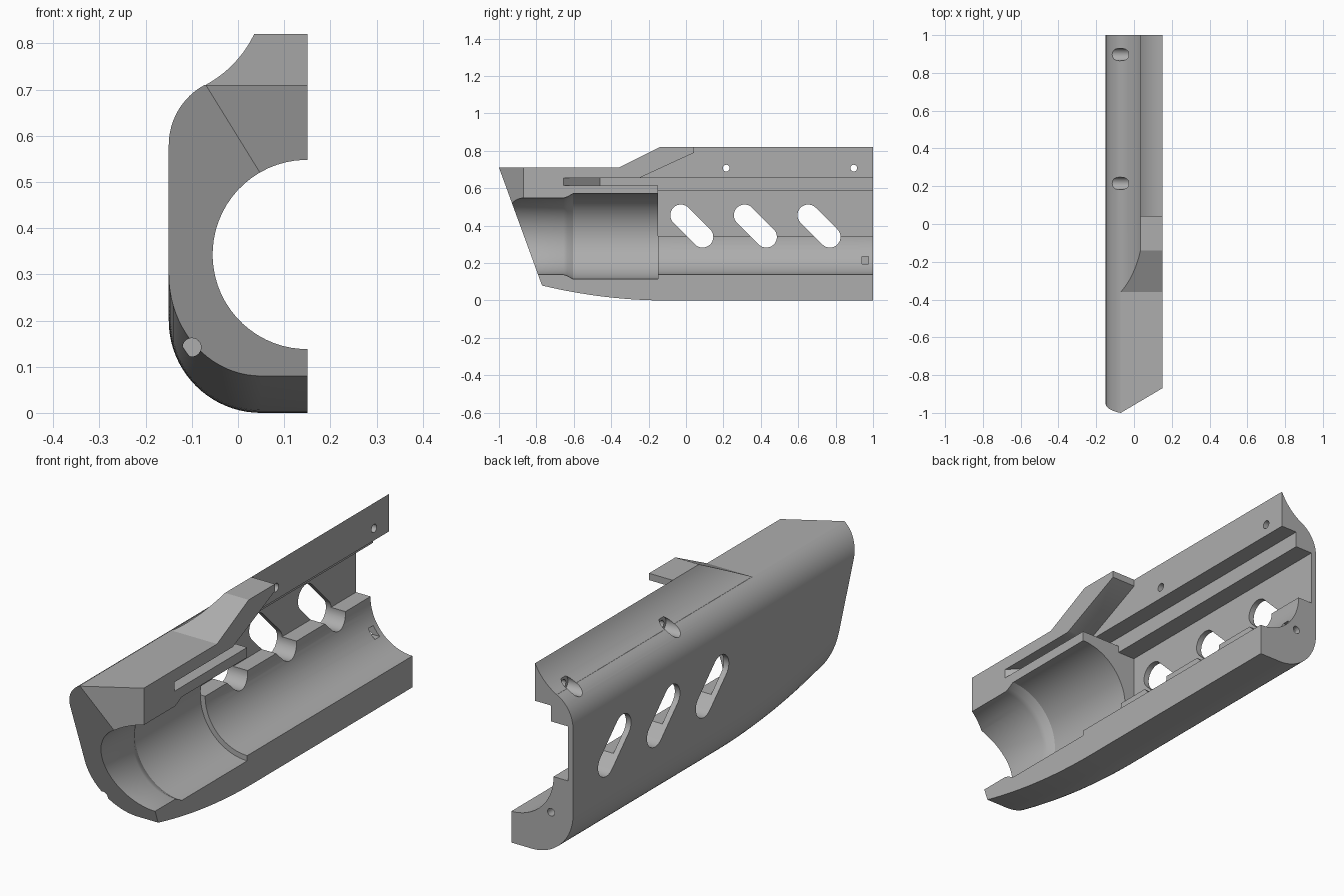
import bpy, bmesh, math
from math import sin, cos, radians

if "Cube" in bpy.data.objects:
    bpy.data.objects.remove(bpy.data.objects["Cube"], do_unlink=True)

grey = bpy.data.materials.new("matte grey")
grey.use_nodes = True
COLOUR = (0.42, 0.42, 0.42, 1)
grey.diffuse_color = COLOUR
grey.node_tree.nodes["Principled BSDF"].inputs["Base Color"].default_value = COLOUR

AXIS = {"x": lambda u, v, t: (t, u, v),
        "y": lambda u, v, t: (u, t, v),
        "z": lambda u, v, t: (u, v, t)}


def arc(cx, cy, r, a0, a1, n):
    angles = [radians(a0 + (a1 - a0) * i / n) for i in range(n + 1)]
    return [(cx + r * cos(a), cy + r * sin(a)) for a in angles]


def loft(name, rings):
    """Skin a list of equal closed rings and cap both ends."""
    bm = bmesh.new()
    rows = [[bm.verts.new(p) for p in ring] for ring in rings]
    n = len(rows[0])
    for a, b in zip(rows, rows[1:]):
        for i in range(n):
            j = (i + 1) % n
            bm.faces.new((a[i], a[j], b[j], b[i]))
    bm.faces.new(rows[0])
    bm.faces.new(rows[-1])
    bmesh.ops.recalc_face_normals(bm, faces=bm.faces)
    mesh = bpy.data.meshes.new(name)
    bm.to_mesh(mesh)
    bm.free()
    obj = bpy.data.objects.new(name, mesh)
    bpy.context.collection.objects.link(obj)
    return obj


def prism(name, axis, points, start, end):
    return loft(name, [[AXIS[axis](u, v, t) for u, v in points] for t in (start, end)])


def box_profile(u0, u1, v0, v1):
    return [(u0, v0), (u1, v0), (u1, v1), (u0, v1)]


# Outer shell: the lower corner rises towards the front
def section(y):
    rise = 0.08 * (max(0, -0.1 - y) / 0.67) ** 2
    pts = [(0.15, rise)]
    pts += arc(0.05, 0.2 + rise, 0.2, 270, 180, 20)
    pts += arc(-0.002, 0.58, 0.148, 180, 118.2, 12)
    pts += arc(-0.186, 0.926, 0.245, -61.8, -25.6, 10)
    pts += [(0.15, 0.82)]
    return [(x, y, z) for x, z in pts]


stations = [-1.05 + 0.95 * i / 20 for i in range(21)] + [1.0]
shell = loft("handguard_half", [section(y) for y in stations])
shell.data.materials.append(grey)

cutters = []


def cut(name, axis, points, start, end):
    cutters.append(prism(name, axis, points, start, end))


# Front top step and ramp, raked nose, angled nose corner
cut("top_ramp", "x", [(-1.5, 0.71), (-0.36, 0.71), (-0.14, 0.82), (-0.1, 0.84),
                      (-0.1, 1), (-1.5, 1)], -0.4, 0.4)
cut("raked_nose", "x", [(-1.069, 0.9), (-0.704, -0.1), (-1.5, -0.1), (-1.5, 0.9)], -0.4, 0.4)
cut("nose_corner", "z", [(-0.4, -1.195), (0.4, -0.722), (0.4, -1.5), (-0.4, -1.5)], -0.2, 1)

# Stepped barrel bore
bore_profile = [(-1.3, 0.205), (-0.655, 0.205), (-0.635, 0.211), (-0.605, 0.228),
                (-0.15, 0.228), (-0.15, 0.205), (1.2, 0.205)]
cutters.append(loft("bore", [[(x, y, z) for x, z in arc(0.15, 0.343, r, 2, 356.375, 63)]
                             for y, r in bore_profile]))

# Inner pocket with stepped rail, and the opening under the top prong
cut("pocket", "y", [(0.3, 0.345), (-0.125, 0.345), (-0.125, 0.585), (-0.042, 0.585),
                    (-0.042, 0.655), (0.3, 0.655)], -0.15, 1.2)
cut("prong_opening", "x", [(-0.25, 0.655), (0.043, 0.79), (0.043, 1), (1.2, 1),
                           (1.2, 0.64), (-0.25, 0.64)], 0.035, 0.4)

# Side groove with a slanted front end
cut("groove", "z", [(0.25, -0.757), (-0.042, -0.46), (-0.042, -0.1), (0.25, -0.1)], 0.615, 0.655)

# Diagonal cooling slots
for i in range(3):
    y = 0.031 + 0.34 * i
    slot = arc(y - 0.058, 0.456, 0.057, 45, 225, 16) + arc(y + 0.058, 0.34, 0.057, 225, 405, 16)
    cut("cooling_slot", "x", slot, -0.3, 0.12)

# Counterbored screw holes along the top
for y in (0.215, 0.897):
    cut("screw_hole", "x", arc(y, 0.708, 0.018, 0, 345, 23), -0.3, 0.3)
    cut("counterbore", "x", arc(y, 0.708, 0.033, 0, 345, 23), -0.3, -0.03)

# Rear pin hole, its nut slot and the small lower front hole
cut("pin_hole", "y", arc(-0.043, 0.185, 0.017, 0, 345, 23), 0.88, 1.1)
cut("nut_slot", "x", box_profile(0.94, 0.975, 0.195, 0.235), -0.065, 0.1)
cut("lower_hole", "y", arc(-0.1, 0.142, 0.02, 0, 345, 23), -0.9, -0.62)

for cutter in cutters:
    cutter.hide_render = True
    mod = shell.modifiers.new(cutter.name, "BOOLEAN")
    mod.operation = "DIFFERENCE"
    mod.solver = "EXACT"
    mod.object = cutter

# Bake the cuts and remove the cutters
graph = bpy.context.evaluated_depsgraph_get()
baked = bpy.data.meshes.new_from_object(shell.evaluated_get(graph))
shell.modifiers.clear()
shell.data = baked
baked.materials.clear()
baked.materials.append(grey)
for cutter in cutters:
    bpy.data.objects.remove(cutter, do_unlink=True)

bpy.ops.object.select_all(action="DESELECT")
shell.select_set(True)
bpy.context.view_layer.objects.active = shell
bpy.ops.object.shade_smooth_by_angle(angle=radians(25))
